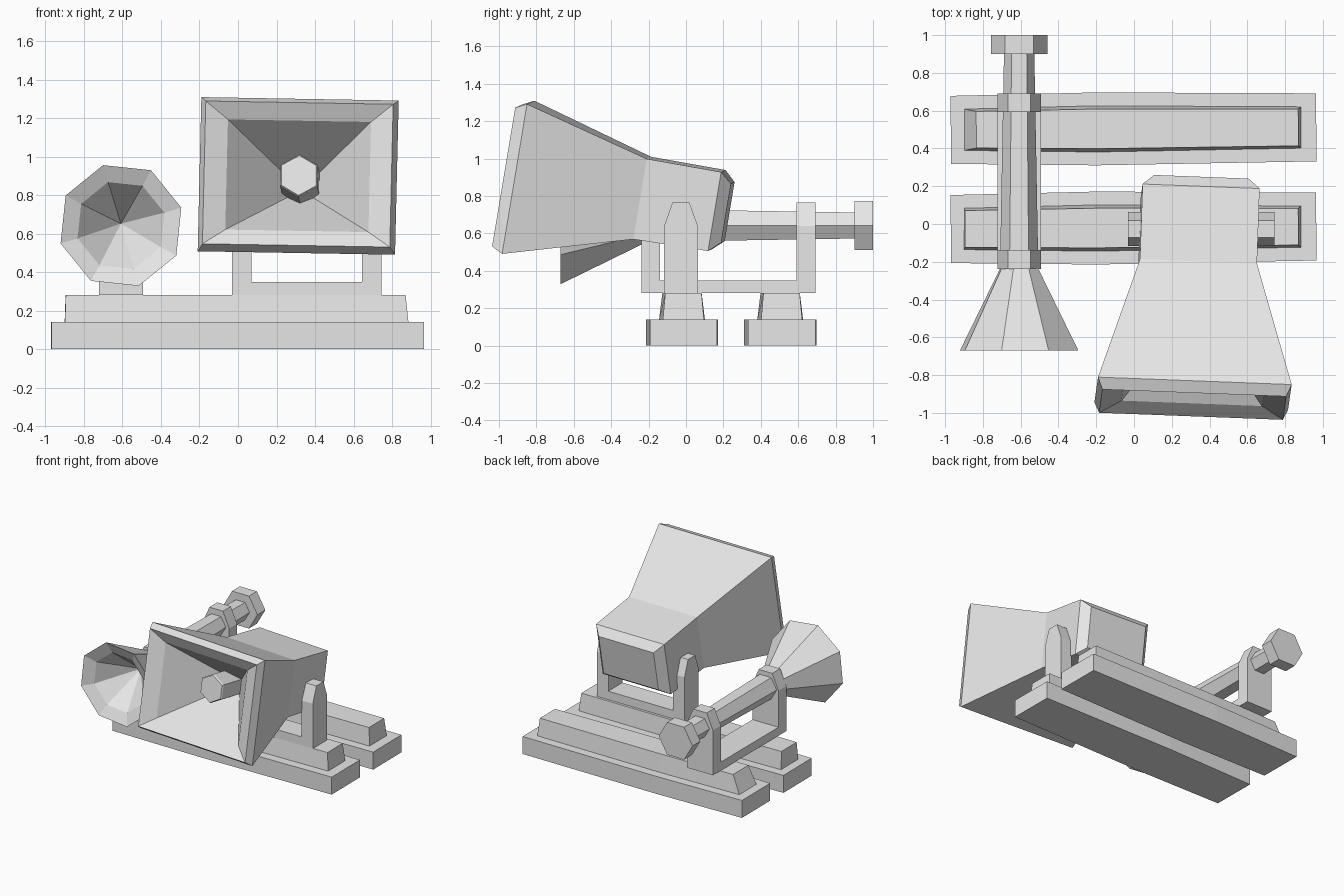
import bpy, bmesh
from math import sin, cos, pi, radians

if "Cube" in bpy.data.objects:
    bpy.data.objects.remove(bpy.data.objects["Cube"])

grey = bpy.data.materials.new("plain grey")
grey.use_nodes = True
grey.diffuse_color = (0.8, 0.8, 0.8, 1)
grey.node_tree.nodes["Principled BSDF"].inputs["Base Color"].default_value = (0.8, 0.8, 0.8, 1)


def finish(name, bm, loc=(0, 0, 0), rot=(0, 0, 0)):
    """Turn a bmesh into a flat shaded object."""
    bmesh.ops.recalc_face_normals(bm, faces=bm.faces)
    mesh = bpy.data.meshes.new(name)
    bm.to_mesh(mesh)
    bm.free()
    mesh.materials.append(grey)
    obj = bpy.data.objects.new(name, mesh)
    obj.location = loc
    obj.rotation_euler = [radians(a) for a in rot]
    bpy.context.collection.objects.link(obj)
    return obj


def loft(bm, rings):
    """Skin a list of rings; a ring of one point makes a tip."""
    rows = [[bm.verts.new(p) for p in ring] for ring in rings]
    for a, b in zip(rows, rows[1:]):
        n = len(a)
        for i in range(n):
            j = (i + 1) % n
            if len(b) == 1:
                bm.faces.new((a[i], a[j], b[0]))
            else:
                bm.faces.new((a[i], a[j], b[j], b[i]))
    for row in (rows[0], rows[-1]):
        if len(row) > 2:
            bm.faces.new(row)


def ngon(sides, r, y, turn=0):
    return [(r * cos(radians(turn) + 2 * pi * i / sides), y,
             r * sin(radians(turn) + 2 * pi * i / sides)) for i in range(sides)]


def rect(w, h, y, z=-0.03):
    return [(-w, y, z - h), (w, y, z - h), (w, y, z + h), (-w, y, z + h)]


# Two stepped sleepers with slightly swollen middles
def outline(x0, x1, w, z, swell):
    return [(x0, -w, z), (-0.2, -w - swell, z), (x1, -w, z),
            (x1, w, z), (-0.2, w + swell, z), (x0, w, z)]


for name, y, left_top in (("front", -0.02, -0.895), ("rear", 0.505, -0.835)):
    bm = bmesh.new()
    loft(bm, [outline(-0.97, 0.965, 0.18, 0, 0.013),
              outline(-0.97, 0.965, 0.18, 0.14, 0.013)])
    finish(name + "_plank", bm, (0, y, 0), (0, 0, 0.4))
    bm = bmesh.new()
    loft(bm, [outline(-0.9, 0.885, 0.11, 0.135, 0.013),
              outline(left_top, 0.87, 0.097, 0.28, 0.008)])
    finish(name + "_plank_step", bm, (0, y, 0), (0, 0, 0.4))


# U shaped brackets: two tapered arms and a cross bar
def bracket(name, half_span, thick, w, top_w, loc, turn):
    bm = bmesh.new()
    arm = [(-w, 0), (w, 0), (w, 0.36), (top_w, 0.485), (-top_w, 0.485), (-w, 0.36)]
    for s in (-1, 1):
        loft(bm, [[(s * x, y, z) for y, z in arm]
                  for x in (half_span, half_span - thick)])
    bar = [(-w, 0), (w, 0), (w, 0.068), (-w, 0.068)]
    inner = half_span - thick
    loft(bm, [[(x, y, z) for y, z in bar] for x in (-inner, inner)])
    finish(name, bm, loc, (0, 0, turn))


bracket("lamp_bracket", 0.388, 0.1, 0.09, 0.045, (0.357, -0.027, 0.28), 0)
bracket("horn_bracket", 0.465, 0.1, 0.115, 0.06, (-0.608, 0.227, 0.28), 90)

# Lamp housing: chamfered back, neck, flared hood, rim, hollow reflector
bm = bmesh.new()
loft(bm, [rect(0.25, 0.16, 0.232), rect(0.31, 0.214, 0.172),
          rect(0.31, 0.218, -0.232), rect(0.513, 0.406, -0.905),
          rect(0.487, 0.376, -0.965), rect(0.372, 0.29, -0.91),
          [(0, -0.45, -0.03)]])
lamp_pose = ((0.345, 0, 0.78), (-9.5, 1, -2.2))
finish("lamp_housing", bm, *lamp_pose)

# Hexagonal bulb inside the reflector
bm = bmesh.new()
loft(bm, [[(x, y, z - 0.01) for x, y, z in ngon(6, r, y, 30)]
          for r, y in ((0.112, -0.5), (0.112, -0.79), (0.105, -0.8))])
finish("lamp_bulb", bm, *lamp_pose)

# Horn: rod, end cap and hollow bell
horn_at = (-0.608, 0, 0.642)
bm = bmesh.new()
loft(bm, [ngon(6, 0.08, 0.92), ngon(6, 0.102, -0.26)])
finish("horn_rod", bm, horn_at)

bm = bmesh.new()
loft(bm, [ngon(6, 0.15, 1.0), ngon(6, 0.15, 0.9)])
finish("horn_end_cap", bm, horn_at)

bm = bmesh.new()
loft(bm, [ngon(8, 0.105, -0.235, 16.5), ngon(8, 0.327, -0.67, 16.5),
          ngon(8, 0.235, -0.63, 16.5), [(0, -0.36, 0.01)]])
finish("horn_bell", bm, horn_at)
